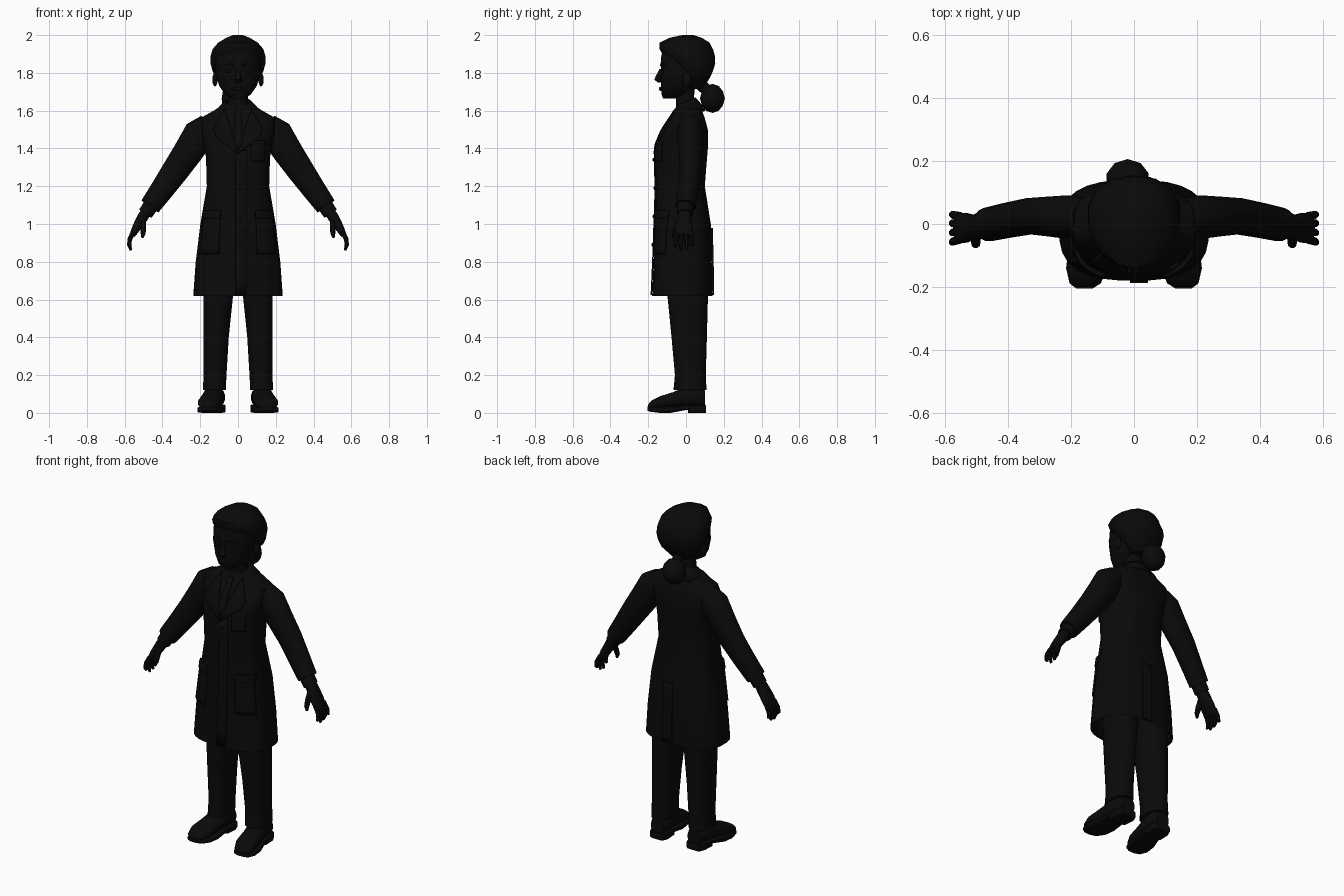
import bpy, bmesh, math
from mathutils import Vector

cube = bpy.data.objects.get("Cube")
if cube:
    bpy.data.objects.remove(cube)

black = bpy.data.materials.new("near black")
black.use_nodes = True
black.diffuse_color = (0.003, 0.003, 0.003, 1)
black.node_tree.nodes["Principled BSDF"].inputs["Base Color"].default_value = (0.003, 0.003, 0.003, 1)

X, Y, Z = Vector((1, 0, 0)), Vector((0, 1, 0)), Vector((0, 0, 1))


def finish(name, bm, mirror=False, angle=40):
    bmesh.ops.recalc_face_normals(bm, faces=bm.faces)
    mesh = bpy.data.meshes.new(name)
    bm.to_mesh(mesh)
    bm.free()
    mesh.materials.append(black)
    ob = bpy.data.objects.new(name, mesh)
    bpy.context.collection.objects.link(ob)
    bpy.ops.object.select_all(action='DESELECT')
    ob.select_set(True)
    bpy.context.view_layer.objects.active = ob
    bpy.ops.object.shade_smooth_by_angle(angle=math.radians(angle))
    if mirror:
        ob.modifiers.new("mirror", 'MIRROR')
    return ob


def loft(name, rings, frame=None, p=2.0, n=16, mirror=False, caps=True):
    """Skin rings of (centre, half width, half depth); the frame follows the path if not given."""
    bm = bmesh.new()
    centres = [Vector(r[0]) for r in rings]
    loops = []
    for i, (c, ra, rb) in enumerate(rings):
        if frame:
            a, b = frame
        else:
            d = (centres[min(i + 1, len(rings) - 1)] - centres[max(i - 1, 0)]).normalized()
            a = Y.cross(d).normalized()
            b = d.cross(a)
        loop = []
        for k in range(n):
            t = 2 * math.pi * (k + 0.5) / n
            u = math.copysign(abs(math.cos(t)) ** (2 / p), math.cos(t))
            v = math.copysign(abs(math.sin(t)) ** (2 / p), math.sin(t))
            loop.append(bm.verts.new(centres[i] + a * u * ra + b * v * rb))
        loops.append(loop)
    for lo, hi in zip(loops, loops[1:]):
        for k in range(n):
            j = (k + 1) % n
            bm.faces.new((lo[k], lo[j], hi[j], hi[k]))
    if caps:
        bm.faces.new(loops[0])
        bm.faces.new(loops[-1])
    return finish(name, bm, mirror)


def stack(name, levels, **kw):
    """Vertical loft from (z, half width, front y, back y, optional x)."""
    rings = [((lv[4] if len(lv) > 4 else 0, (lv[2] + lv[3]) / 2, lv[0]), lv[1], (lv[3] - lv[2]) / 2)
             for lv in levels]
    return loft(name, rings, frame=(X, Y), **kw)


def ball(name, centre, size, mirror=False, detail=2):
    bm = bmesh.new()
    bmesh.ops.create_icosphere(bm, subdivisions=detail, radius=1)
    for v in bm.verts:
        v.co = Vector(centre) + Vector([v.co[i] * size[i] for i in range(3)])
    return finish(name, bm, mirror)


# Coat, with an inner lining turned up from the hem
outer = [(0.62, .238, -.18, .14), (0.8, .225, -.172, .137), (1.0, .2, -.165, .132),
         (1.2, .166, -.158, .1), (1.35, .17, -.165, .112), (1.42, .18, -.158, .118),
         (1.5, .2, -.125, .116), (1.56, .2, -.085, .1), (1.6, .13, -.06, .085), (1.63, .08, -.05, .06)]
P = 2.7
stack("coat", [(0.8, .19, -.14, .11), (0.63, .225, -.168, .128)] + outer, p=P, n=28)


def coat_y(x, z, side):
    """Depth of the coat surface at x, z; side is -1 for the front, 1 for the back."""
    for lo, hi in zip(outer, outer[1:]):
        if z <= hi[0]:
            break
    t = min(max((z - lo[0]) / (hi[0] - lo[0]), 0), 1)
    rx, y0, y1 = [lo[i] + (hi[i] - lo[i]) * t for i in (1, 2, 3)]
    reach = max(1 - min(abs(x / rx), 1) ** P, 0) ** (1 / P)
    return (y0 + y1) / 2 + side * reach * (y1 - y0) / 2


def patch(name, corners, lift=0.005, side=-1, mirror=False, n=8):
    """Thin four-cornered cloth panel laid over the coat."""
    a, b, c, d = [Vector(q) for q in corners]
    bm = bmesh.new()
    grid = []
    for i in range(n + 1):
        row = []
        for j in range(n + 1):
            q = a.lerp(b, i / n).lerp(d.lerp(c, i / n), j / n)
            row.append(bm.verts.new((q.x, coat_y(q.x, q.y, side) + side * lift, q.y)))
        grid.append(row)
    for i in range(n):
        for j in range(n):
            bm.faces.new((grid[i][j], grid[i + 1][j], grid[i + 1][j + 1], grid[i][j + 1]))
    ob = finish(name, bm, mirror)
    solid = ob.modifiers.new("thickness", 'SOLIDIFY')
    solid.thickness, solid.offset = lift * 1.8, 0
    return ob


# Coat details
patch("lapels", [(.07, 1.61), (.13, 1.5), (.115, 1.46), (.0, 1.37)], mirror=True)
patch("hip_pockets", [(.095, 1.06), (.18, 1.06), (.2, .84), (.1, .84)], mirror=True)
patch("pocket_flaps", [(.092, 1.07), (.182, 1.07), (.184, 1.03), (.092, 1.03)], 0.008, mirror=True)
patch("chest_pocket", [(.07, 1.44), (.145, 1.44), (.14, 1.33), (.07, 1.33)], 0.004)
patch("front_overlap", [(-.012, 1.39), (.045, 1.39), (.045, .625), (-.012, .625)], 0.004)
patch("back_vent", [(-.005, .98), (.05, .98), (.055, .625), (-.005, .625)], 0.005, side=1)
patch("necktie", [(-.015, 1.6), (.015, 1.6), (.025, 1.4), (-.025, 1.4)], 0.004)
for i in range(4):
    z = 1.34 - 0.15 * i
    ball("button_%d" % (i + 1), (.016, coat_y(.016, z, -1) - .008, z), (.011, .006, .011), detail=1)

# Neck and turned collar
stack("neck", [(1.56, .07, -.05, .06), (1.64, .055, -.055, .04), (1.74, .055, -.05, .05)])
collar = loft("collar", [((0, .018, 1.585), .13, .088), ((0, .01, 1.625), .095, .068),
                         ((0, 0, 1.65), .07, .055)], caps=False, n=20)
collar.modifiers.new("thickness", 'SOLIDIFY').thickness = 0.01

# Head and face
stack("head", [(1.665, .035, -.122, -.03), (1.685, .068, -.13, 0), (1.73, .1, -.133, .05),
               (1.8, .122, -.132, .08), (1.88, .12, -.134, .1), (1.94, .09, -.12, .08)], p=2.3, n=20)
loft("nose", [((0, -.132, 1.82), .01, .008), ((0, -.143, 1.785), .014, .016),
              ((0, -.15, 1.765), .021, .018), ((0, -.136, 1.748), .016, .012)], frame=(X, Y), n=10)
ball("lips", (0, -.134, 1.715), (.03, .01, .011))
ball("eyes", (.05, -.123, 1.81), (.022, .008, .011), mirror=True)
loft("eyebrows", [((.022, -.132, 1.84), .005, .006), ((.05, -.13, 1.85), .006, .006),
                  ((.083, -.112, 1.842), .004, .006)], frame=(Y, Z), n=8, mirror=True)
ball("ears", (.122, .005, 1.765), (.014, .025, .038), mirror=True)

# Hair swept back into a ponytail
stack("hair", [(1.715, .055, .01, .085), (1.77, .115, .0, .125), (1.81, .138, -.045, .143),
               (1.85, .149, -.085, .155), (1.89, .148, -.118, .153), (1.925, .138, -.14, .143),
               (1.96, .108, -.14, .125), (1.985, .065, -.09, .085), (2.0, .028, -.02, .04)], p=2.15, n=14)
loft("hair_tie", [((-.01, .08, 1.735), .032, .032), ((-.015, .12, 1.7), .03, .03)], n=10)
ball("ponytail", (-.02, .14, 1.665), (.07, .066, .077))

# Sleeves and shirt cuffs
loft("sleeves", [((.15, .02, 1.52), .07, .06), ((.205, .022, 1.475), .087, .07),
                 ((.265, .024, 1.38), .08, .064), ((.33, .025, 1.285), .073, .058),
                 ((.4, .012, 1.185), .064, .056), ((.465, -.002, 1.095), .056, .054)], n=16, mirror=True)
loft("shirt_cuffs", [((.45, -.002, 1.115), .043, .043), ((.49, -.006, 1.055), .04, .043)], mirror=True)

# Hands
loft("palms", [((.478, -.006, 1.075), .028, .032), ((.505, -.008, 1.035), .03, .036),
               ((.535, -.012, .985), .024, .048), ((.56, -.014, .94), .016, .049)], p=2.5, n=12, mirror=True)
for finger, y, tip in (("index", -.05, .88), ("middle", -.024, .86), ("ring", .002, .865), ("little", .026, .89)):
    loft(finger + "_fingers", [((.553, y, .96), .013, .013), ((.573, y * 1.1, .92), .0135, .013),
                               ((.576, y * 1.15, .89), .012, .012), ((.567, y * 1.15, tip), .007, .008)],
         n=8, mirror=True)
loft("thumbs", [((.505, -.025, 1.03), .02, .018), ((.502, -.05, .985), .017, .016),
                ((.502, -.064, .95), .014, .013), ((.507, -.068, .928), .007, .008)], n=8, mirror=True)

# Trousers
stack("trouser_legs", [(.12, .061, -.068, .11, .125), (.2, .062, -.06, .106, .122),
                       (.4, .068, -.078, .112, .116), (.62, .079, -.1, .118, .104),
                       (.85, .09, -.11, .11, .095)], p=2.5, n=16, mirror=True)


# Shoes: (y, x, half width, bottom, top) along the foot
def foot(name, sections, p):
    rings = [((x, y, (lo + hi) / 2), w, (hi - lo) / 2) for y, x, w, lo, hi in sections]
    return loft(name, rings, frame=(X, Z), p=p, n=16, mirror=True)


foot("shoe_uppers", [(.1, .122, .042, .03, .12), (.07, .123, .055, .03, .135), (0, .128, .056, .03, .14),
                     (-.07, .14, .06, .025, .11), (-.14, .15, .064, .02, .088),
                     (-.185, .155, .048, .018, .064), (-.2, .157, .025, .02, .045)], 2.3)
foot("shoe_soles", [(.104, .122, .045, .02, .045), (.07, .123, .058, .02, .045), (0, .128, .058, .015, .042),
                    (-.08, .141, .068, 0, .035), (-.14, .149, .067, 0, .033),
                    (-.188, .155, .05, .006, .033), (-.205, .157, .026, .012, .033)], 5)
foot("shoe_heels", [(.105, .122, .045, 0, .04), (.075, .123, .058, 0, .04), (.01, .127, .057, 0, .04)], 6)
